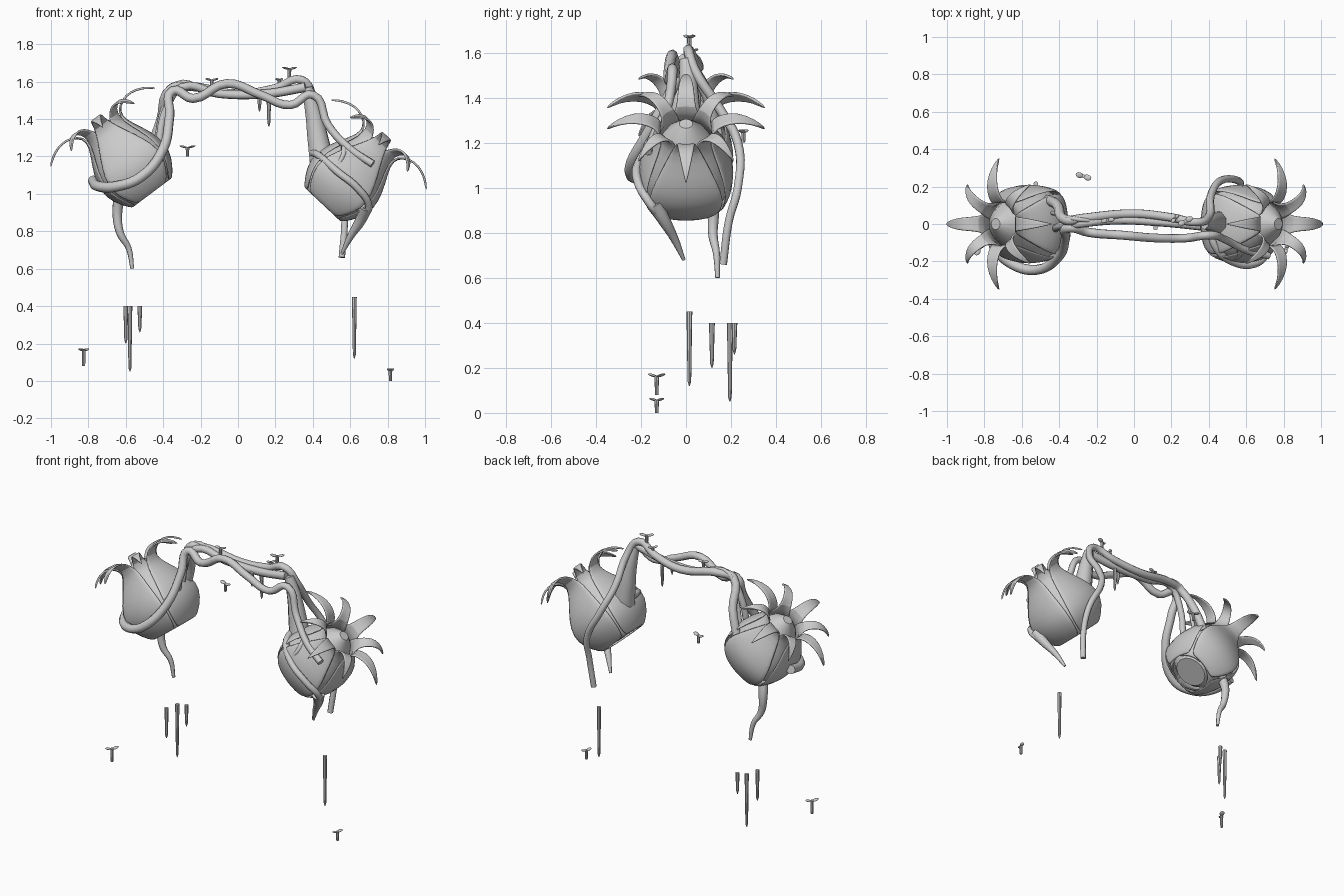
import bpy, bmesh, math
from mathutils import Matrix, Vector

if "Cube" in bpy.data.objects:
    bpy.data.objects.remove(bpy.data.objects["Cube"])


def smooth(ob, angle=40):
    bpy.ops.object.select_all(action='DESELECT')
    ob.select_set(True)
    bpy.context.view_layer.objects.active = ob
    bpy.ops.object.shade_smooth_by_angle(angle=math.radians(angle))


def mesh_object(name, bm, smooth_angle=40):
    bmesh.ops.recalc_face_normals(bm, faces=bm.faces)
    me = bpy.data.meshes.new(name)
    bm.to_mesh(me)
    bm.free()
    ob = bpy.data.objects.new(name, me)
    bpy.context.collection.objects.link(ob)
    smooth(ob, smooth_angle)
    return ob


def grid(bm, rows, closed=False):
    vs = [[bm.verts.new(p) for p in row] for row in rows]
    n = len(vs[0])
    for a, b in zip(vs, vs[1:]):
        for i in range(n if closed else n - 1):
            j = (i + 1) % n
            bm.faces.new((a[i], a[j], b[j], b[i]))
    return vs


# Petal profile: (height along axis, radius, half width)
PETAL = [(.03, .125, .10), (.08, .168, .145), (.16, .210, .180), (.25, .204, .168),
         (.34, .165, .120), (.43, .115, .068), (.49, .12, .042), (.525, .17, .038),
         (.535, .23, .032), (.512, .30, .018), (.468, .352, .002)]


def bulb(side, base, axis):
    d = Vector(axis).normalized()
    frame = Matrix(((d.z, 0, d.x, base[0]), (0, 1, 0, base[1]),
                    (-d.x, 0, d.z, base[2]), (0, 0, 0, 1)))
    # closed inner bud
    bm = bmesh.new()
    prof = [(a + .01, max(r - .025, .02)) for a, r, w in PETAL[:6]] + [(.50, .03)]
    vs = grid(bm, [[(r * math.cos(i * math.tau / 16), r * math.sin(i * math.tau / 16), a)
                    for i in range(16)] for a, r in prof], True)
    bm.faces.new(vs[0])
    bm.faces.new(vs[-1])
    mesh_object(side + "_bud", bm).matrix_world = frame
    # four broad flattened petals, four shorter inner ones
    for k in range(8):
        inner = k % 2
        rows = []
        for i, (a, r, w) in enumerate(PETAL):
            if inner:
                r = r - .004 if i < 6 else .115 + (r - .115) * .78
                w *= .85
            row = []
            for u in range(-3, 4):
                t = u / 3 * w / r
                flat = 0 if inner else .55
                row.append((r * (math.cos(t) * (1 - flat) + flat),
                            r * (math.sin(t) * (1 - flat) + t * flat), a))
            rows.append(row)
        bm = bmesh.new()
        grid(bm, rows)
        ob = mesh_object(f"{side}_petal_{k + 1}", bm)
        ob.matrix_world = frame @ Matrix.Rotation(k * math.pi / 4, 4, 'Z')
        s = ob.modifiers.new("thickness", 'SOLIDIFY')
        s.thickness, s.offset = .012, 0
        sub = ob.modifiers.new("smooth", 'SUBSURF')
        sub.levels = sub.render_levels = 1


def vine(name, pts, r0, r1=None):
    r1 = r0 if r1 is None else r1
    cu = bpy.data.curves.new(name, 'CURVE')
    cu.dimensions = '3D'
    cu.bevel_depth, cu.bevel_resolution = 1, 2
    cu.resolution_u, cu.use_fill_caps = 5, True
    sp = cu.splines.new('BEZIER')
    sp.bezier_points.add(len(pts) - 1)
    for i, (bp, p) in enumerate(zip(sp.bezier_points, pts)):
        bp.co = p
        bp.handle_left_type = bp.handle_right_type = 'AUTO'
        bp.radius = r0 + (r1 - r0) * i / (len(pts) - 1)
    ob = bpy.data.objects.new(name, cu)
    bpy.context.collection.objects.link(ob)
    bpy.ops.object.select_all(action='DESELECT')
    ob.select_set(True)
    bpy.context.view_layer.objects.active = ob
    bpy.ops.object.convert(target='MESH')
    smooth(bpy.context.object, 50)


def cone(bm, loc, r_low, r_top, z0, z1, sides=8):
    bmesh.ops.create_cone(bm, cap_ends=True, segments=sides, radius1=r_low, radius2=r_top,
                          depth=z1 - z0,
                          matrix=Matrix.Translation((loc[0], loc[1], (z0 + z1) / 2)))


def drip(i, x, y, z0, z1):
    bm = bmesh.new()
    tip = z0 + .02
    cone(bm, (x, y), .008, .013, tip, z1)
    cone(bm, (x, y), .002, .008, z0, tip)
    mesh_object(f"drip_{i}", bm)


def sprout(i, x, y, z0, z1, turn, size=.022):
    bm = bmesh.new()
    cone(bm, (x, y), .008, .010, z0, z1 - .008)
    for s in (-1, 1):
        m = (Matrix.Translation((x, y, z1 - .008)) @ Matrix.Rotation(turn, 4, 'Z')
             @ Matrix.Translation((s * size, 0, 0)) @ Matrix.Rotation(-s * .25, 4, 'Y')
             @ Matrix.Diagonal((size, size * .7, .006, 1)))
        bmesh.ops.create_uvsphere(bm, u_segments=10, v_segments=6, radius=1, matrix=m)
    mesh_object(f"sprout_{i}", bm)


# Flower bulbs
bulb("left", (-.44, 0, .98), (-.6, 0, .8))
bulb("right", (.43, 0, .92), (.685, 0, .73))

# Twisting vines of the arch
vine("front_vine", [(-.775, .02, 1.07), (-.745, -.12, 1.04), (-.65, -.215, 1.04), (-.52, -.245, 1.09),
                    (-.40, -.17, 1.24), (-.365, -.07, 1.42), (-.35, -.02, 1.55), (-.24, -.045, 1.51),
                    (-.06, -.06, 1.59), (.12, -.075, 1.53), (.28, -.075, 1.475), (.40, -.06, 1.53),
                    (.48, -.08, 1.37), (.60, -.14, 1.24), (.72, -.17, 1.16)], .029, .02)
vine("back_vine", [(-.46, .13, 1.25), (-.41, .10, 1.40), (-.36, .02, 1.56), (-.28, .03, 1.575),
                   (0, .055, 1.535), (.2, .035, 1.565), (.34, .01, 1.61), (.40, .04, 1.52),
                   (.41, .15, 1.35), (.46, .23, 1.2), (.56, .23, 1.0), (.57, .19, .85),
                   (.555, .165, .66)], .028, .018)
vine("middle_vine", [(-.43, -.03, 1.22), (-.385, -.01, 1.45), (-.30, 0, 1.57), (-.1, .02, 1.535),
                     (.15, .01, 1.535), (.36, -.01, 1.57)], .02, .026)
vine("thin_vine", [(-.44, .06, 1.28), (-.40, .05, 1.46), (-.33, .03, 1.59), (-.15, .01, 1.55)], .012)
vine("right_stem", [(.37, 0, 1.57), (.40, .01, 1.45), (.43, .01, 1.28), (.46, 0, 1.12)], .03, .075)
vine("right_wrap_vine", [(.40, -.01, 1.22), (.44, -.13, 1.20), (.53, -.205, 1.12), (.64, -.215, 1.03),
                         (.70, -.16, .93), (.67, -.12, .88)], .02)
vine("vine_fork", [(.57, -.12, 1.26), (.56, -.17, 1.2), (.52, -.19, 1.14)], .018, .01)

# Hanging roots
vine("left_root", [(-.63, .10, 1.0), (-.645, .12, .90), (-.63, .12, .79), (-.585, .135, .71),
                   (-.565, .14, .60)], .032, .01)
vine("right_root", [(.68, -.14, .93), (.655, -.10, .86), (.60, -.05, .77), (.555, -.01, .68)],
     .04, .008)

# Falling drips
for i, d in enumerate([(-.6, .115, .2, .4), (-.578, .195, .05, .4), (-.525, .215, .26, .4),
                       (.622, .015, .12, .45), (.115, -.02, 1.44, 1.53), (.165, .01, 1.36, 1.53)]):
    drip(i + 1, *d)

# Small two-leaf sprouts
for i, s in enumerate([(-.825, -.13, .08, .175, 1.0), (.815, -.13, 0, .068, 1.2, .018),
                       (-.27, .255, 1.2, 1.26, -.3), (.275, .015, 1.56, 1.68, .5),
                       (-.14, .02, 1.55, 1.62, .2, .018), (.22, .03, 1.56, 1.62, .9, .015)]):
    sprout(i + 1, *s)
